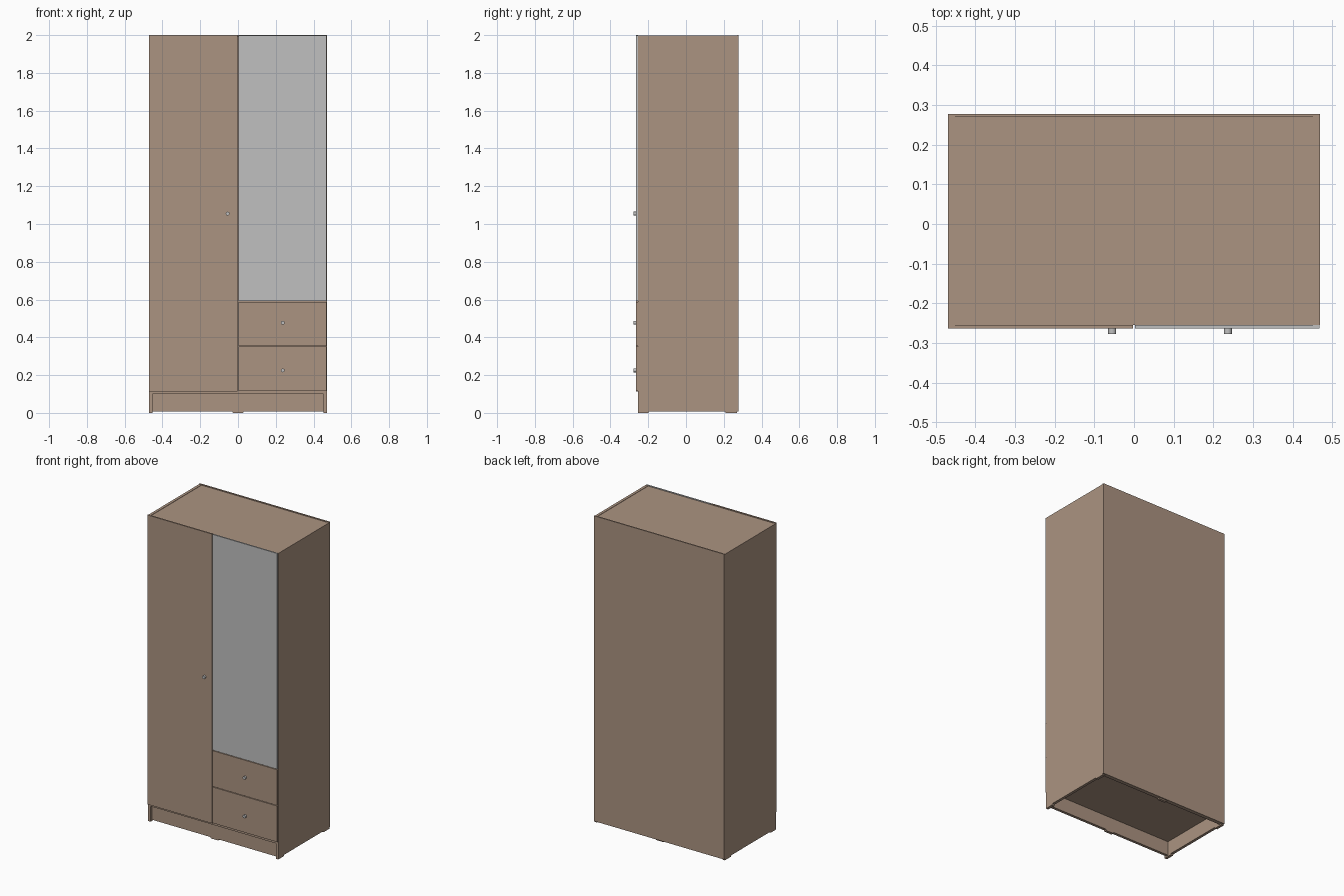
import bpy, bmesh
from math import pi

cube = bpy.data.objects.get("Cube")
if cube:
    bpy.data.objects.remove(cube, do_unlink=True)


def material(name, colour):
    mat = bpy.data.materials.new(name)
    mat.use_nodes = True
    mat.diffuse_color = (*colour, 1)
    mat.node_tree.nodes["Principled BSDF"].inputs["Base Color"].default_value = (*colour, 1)
    return mat


wood = material("warm brown wood", (0.41, 0.295, 0.22))
silver = material("silver grey", (0.53, 0.53, 0.53))


def add_object(name, bm, mat):
    bmesh.ops.recalc_face_normals(bm, faces=bm.faces)
    mesh = bpy.data.meshes.new(name)
    bm.to_mesh(mesh)
    bm.free()
    mesh.materials.append(mat)
    obj = bpy.data.objects.new(name, mesh)
    bpy.context.collection.objects.link(obj)
    return obj


def box(name, x, y, z, mat=wood):
    """Panel given by its (low, high) range on each axis."""
    bm = bmesh.new()
    bmesh.ops.create_cube(bm, size=1)
    for v in bm.verts:
        v.co = [r[0] if c < 0 else r[1] for c, r in zip(v.co, (x, y, z))]
    return add_object(name, bm, mat)


def extruded(name, profile, place, depth):
    """Board with a 2D outline pushed along its thickness."""
    bm = bmesh.new()
    face = bm.faces.new([bm.verts.new(place(a, b)) for a, b in profile])
    new = bmesh.ops.extrude_face_region(bm, geom=[face])["geom"]
    bmesh.ops.translate(bm, vec=depth, verts=[v for v in new if isinstance(v, bmesh.types.BMVert)])
    return add_object(name, bm, wood)


W, T = 0.47, 0.018           # half width, board thickness
FRONT, BACK = -0.255, 0.278  # carcass depth
INNER = W - T
LIFT = 0.008                 # height of the cut-outs between the feet

# Side panels, cut away underneath to leave a foot at each end
side = [(FRONT, 0), (-0.2, 0), (-0.195, LIFT), (0.205, LIFT), (0.21, 0),
        (0.27, 0), (0.27, 1.997), (FRONT, 1.997)]
for name, x in (("right_side", -W), ("left_side", INNER)):
    extruded(name, side, lambda a, b, x=x: (x, a, b), (T, 0, 0))

# Plinth boards, each with a small foot in the middle
plinth = [(-INNER, LIFT), (-0.03, LIFT), (-0.027, 0), (0.027, 0), (0.03, LIFT),
          (INNER, LIFT), (INNER, 0.1), (-INNER, 0.1)]
for name, y in (("front_plinth", -0.242), ("back_plinth", 0.252)):
    extruded(name, plinth, lambda a, b, y=y: (a, y, b), (0, T, 0))

# Carcass boards
box("back_panel", (-W, W), (0.27, BACK), (LIFT, 2.0))
box("top_panel", (-INNER, INNER), (FRONT, 0.27), (1.977, 1.995))
box("bottom_panel", (-INNER, INNER), (FRONT, 0.27), (0.1, 0.118))
box("centre_divider", (-T / 2, T / 2), (FRONT, 0.27), (0.118, 1.977))
box("drawer_shelf", (T / 2, INNER), (FRONT, 0.27), (0.581, 0.599))
box("drawer_rail", (T / 2, INNER), (FRONT, -0.2), (0.343, 0.361))

# Doors and drawer fronts
FACE = (-0.264, FRONT)
box("wooden_door", (-W, -0.002), FACE, (0.112, 2.0))
box("mirror_door", (0.002, 0.468), FACE, (0.592, 1.999), silver)
box("upper_drawer_front", (0.002, 0.468), FACE, (0.355, 0.588))
box("lower_drawer_front", (0.002, 0.468), FACE, (0.116, 0.351))

# Round knobs
for name, x, z in (("door_knob", -0.055, 1.055),
                   ("upper_drawer_knob", 0.237, 0.477),
                   ("lower_drawer_knob", 0.237, 0.225)):
    bpy.ops.mesh.primitive_cylinder_add(vertices=24, radius=0.01, depth=0.014,
                                        location=(x, -0.27, z), rotation=(pi / 2, 0, 0))
    knob = bpy.context.object
    knob.name = name
    knob.data.materials.append(silver)
    bpy.ops.object.shade_smooth_by_angle()
